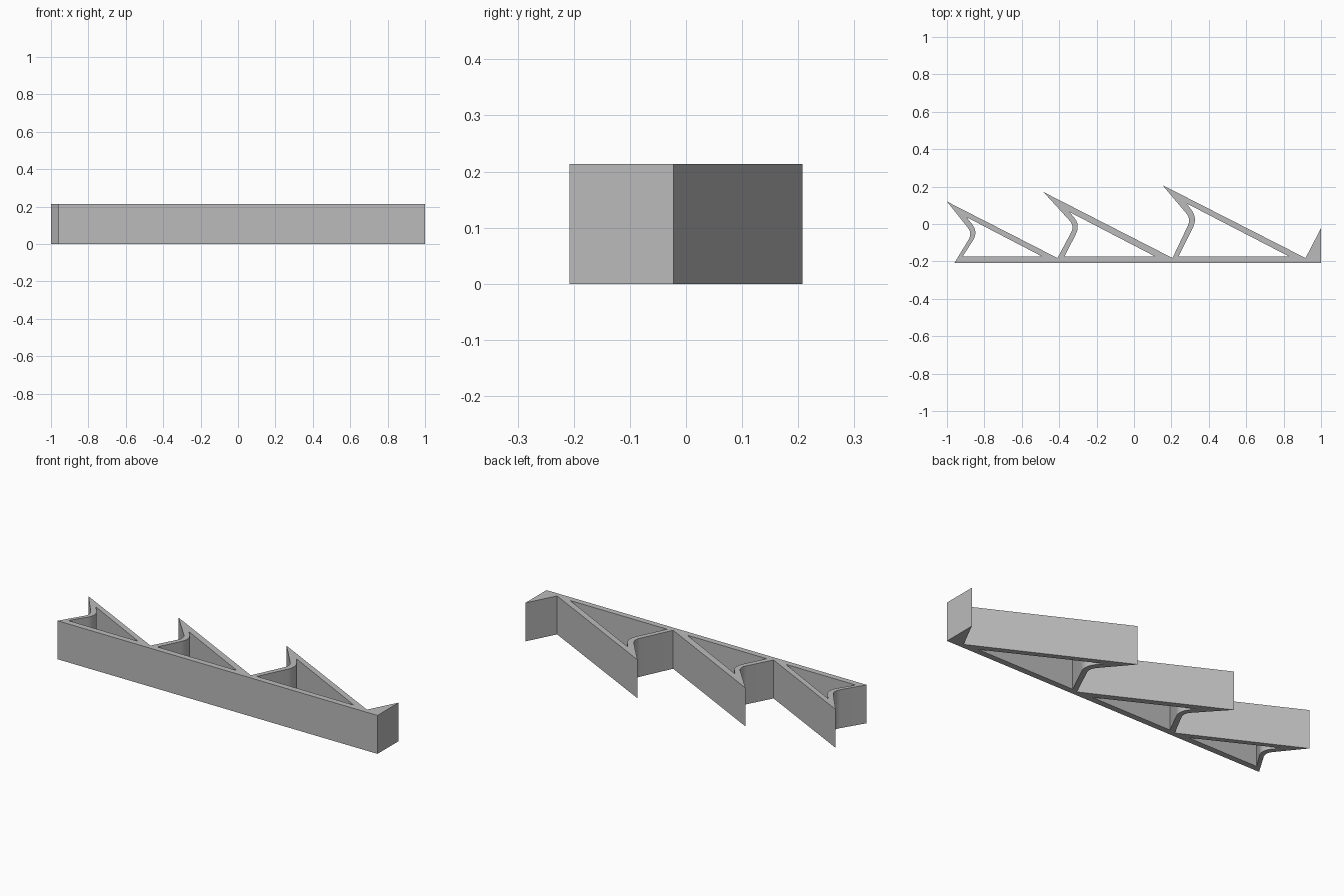
import bpy, bmesh
from mathutils import Vector

cube = bpy.data.objects.get("Cube")
if cube:
    bpy.data.objects.remove(cube, do_unlink=True)

HEIGHT = 0.213
FRONT = -0.208      # front face of the base bar
BAR = -0.175        # inner face of the base bar

grey = bpy.data.materials.new("plain_grey")
grey.use_nodes = True
colour = (0.5, 0.5, 0.5, 1)
grey.diffuse_color = colour
grey.node_tree.nodes["Principled BSDF"].inputs["Base Color"].default_value = colour


def fillet(a, corner, b, cut, steps=8):
    """Round the corner between a and b, starting a distance cut from it."""
    a, c, b = Vector(a), Vector(corner), Vector(b)
    p = c + (a - c).normalized() * cut
    q = c + (b - c).normalized() * cut
    ts = [i / steps for i in range(steps + 1)]
    return [p * (1 - t) ** 2 + c * 2 * t * (1 - t) + q * t * t for t in ts]


# Each tooth: outer foot, outer bend, tip, then pocket foot, bend, top, end x
teeth = [
    ((-0.96, FRONT), (-0.864, -0.05), (-1.0, 0.12),
     -0.917, (-0.832, -0.043), (-0.896, 0.037), -0.489),
    ((-0.409, -0.182), (-0.318, -0.011), (-0.484, 0.171),
     -0.372, (-0.286, -0.005), (-0.345, 0.064), 0.115),
    ((0.206, -0.182), (0.305, 0.027), (0.152, 0.208),
     0.238, (0.34, 0.032), (0.281, 0.11), 0.832),
]

outline, pockets = [], []
for foot, bend, tip, in_foot, in_bend, top, end in teeth:
    outline += [foot, *fillet(foot, bend, tip, 0.04), tip]
    start = (in_foot, BAR)
    pockets.append([start, *fillet(start, in_bend, top, 0.055), top, (end, BAR)])
# End tooth and front corner of the bar
outline += [(0.917, -0.182), (1.0, -0.022), (1.0, FRONT)]

# Fill the profile around its pockets and extrude it
bm = bmesh.new()
edges = []
for loop in [outline] + pockets:
    verts = [bm.verts.new((p[0], p[1], 0)) for p in loop]
    edges += [bm.edges.new((v, verts[i - 1])) for i, v in enumerate(verts)]
bmesh.ops.triangle_fill(bm, edges=edges, use_beauty=True, normal=(0, 0, 1))
solid = bmesh.ops.extrude_face_region(bm, geom=bm.faces[:])
raised = [g for g in solid["geom"] if isinstance(g, bmesh.types.BMVert)]
bmesh.ops.translate(bm, verts=raised, vec=(0, 0, HEIGHT))
bmesh.ops.recalc_face_normals(bm, faces=bm.faces[:])

mesh = bpy.data.meshes.new("toothed_rack")
bm.to_mesh(mesh)
bm.free()
mesh.materials.append(grey)
rack = bpy.data.objects.new("toothed_rack", mesh)
bpy.context.collection.objects.link(rack)

# Smooth the rounded bends, keep the corners sharp
bpy.ops.object.select_all(action="DESELECT")
rack.select_set(True)
bpy.context.view_layer.objects.active = rack
bpy.ops.object.shade_smooth_by_angle(angle=0.5)
